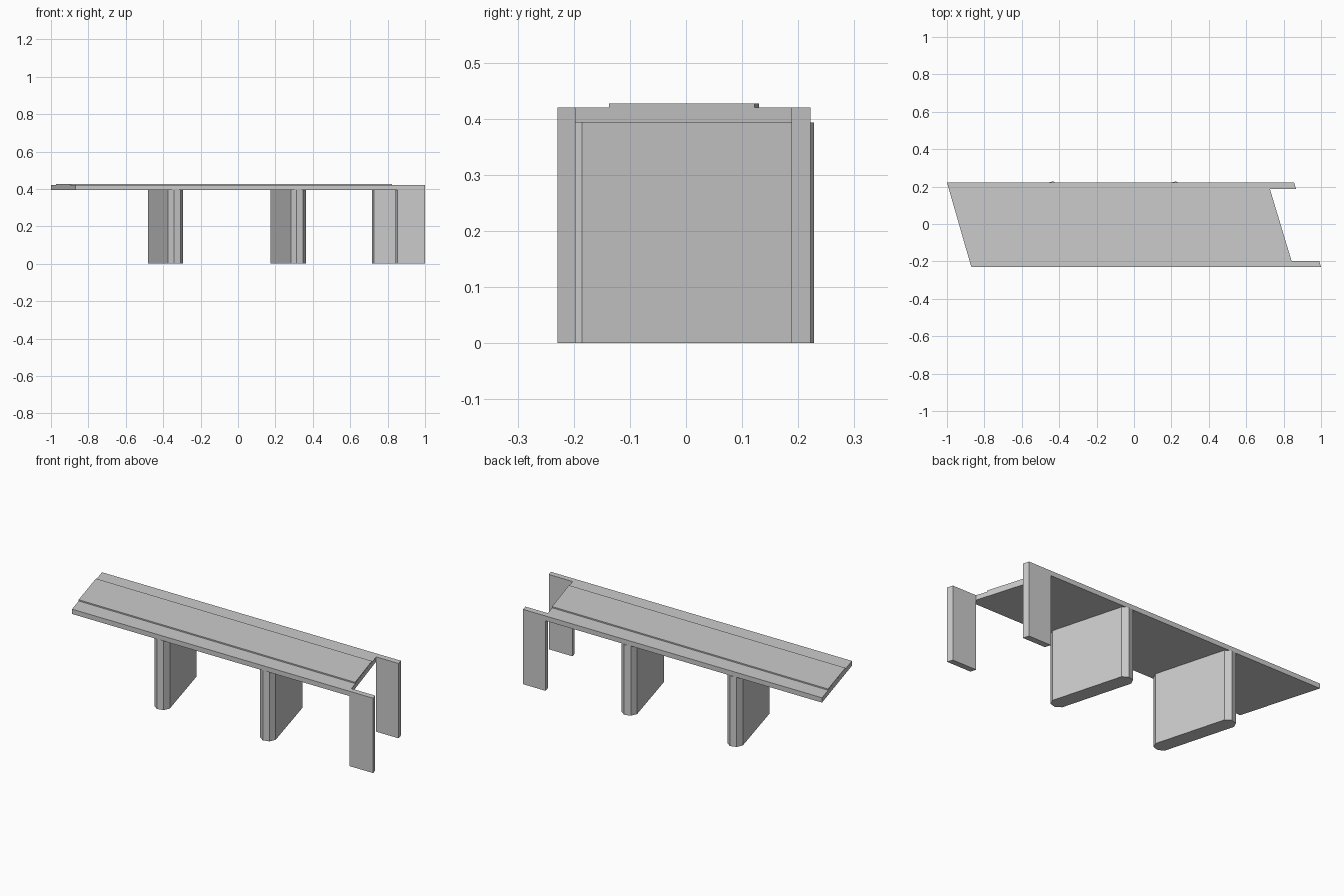
import bpy, bmesh, math
from mathutils import Matrix

if "Cube" in bpy.data.objects:
    bpy.data.objects.remove(bpy.data.objects["Cube"])


def prism(name, outline, z0, z1):
    """Extrude a counter-clockwise plan outline from z0 up to z1."""
    bm = bmesh.new()
    face = bm.faces.new([bm.verts.new((x, y, z0)) for x, y in outline])
    top = bmesh.ops.extrude_face_region(bm, geom=[face])["geom"]
    for v in top:
        if isinstance(v, bmesh.types.BMVert):
            v.co.z = z1
    bmesh.ops.recalc_face_normals(bm, faces=bm.faces)
    mesh = bpy.data.meshes.new(name)
    bm.to_mesh(mesh)
    bm.free()
    obj = bpy.data.objects.new(name, mesh)
    bpy.context.collection.objects.link(obj)
    return obj


DECK_Z, TOP_Z, ROAD_Z = 0.393, 0.42, 0.427
FRONT, BACK = -0.229, 0.222

# Skewed deck slab
prism("deck", [(-0.87, FRONT), (0.852, FRONT), (0.716, BACK), (-1.0, BACK)],
      DECK_Z, TOP_Z)

# Raised roadway on the deck
prism("roadway", [(-0.899, -0.129), (0.823, -0.137), (0.746, 0.122), (-0.973, 0.13)],
      TOP_Z, ROAD_Z)

# Wing walls that run past the right end of the deck
prism("front_wing_wall", [(0.852, FRONT), (1.0, FRONT), (0.99, -0.197), (0.842, -0.197)],
      0, TOP_Z)
prism("back_wing_wall", [(0.726, 0.188), (0.866, 0.188), (0.856, BACK), (0.716, BACK)],
      0, TOP_Z)

# Skewed piers with chamfered ends
W, FLAT, SIDE, TIP = 0.0415, 0.018, 0.204, 0.232
half = [(W, -SIDE), (W, SIDE), (FLAT, TIP), (-FLAT, TIP)]
profile = half + [(-x, -y) for x, y in half]
for i, x in enumerate((-0.388, 0.269)):
    pier = prism(f"pier_{i + 1}", profile, 0, DECK_Z)
    pier.data.transform(Matrix.Rotation(math.radians(15.5), 4, 'Z'))
    pier.location.x = x
